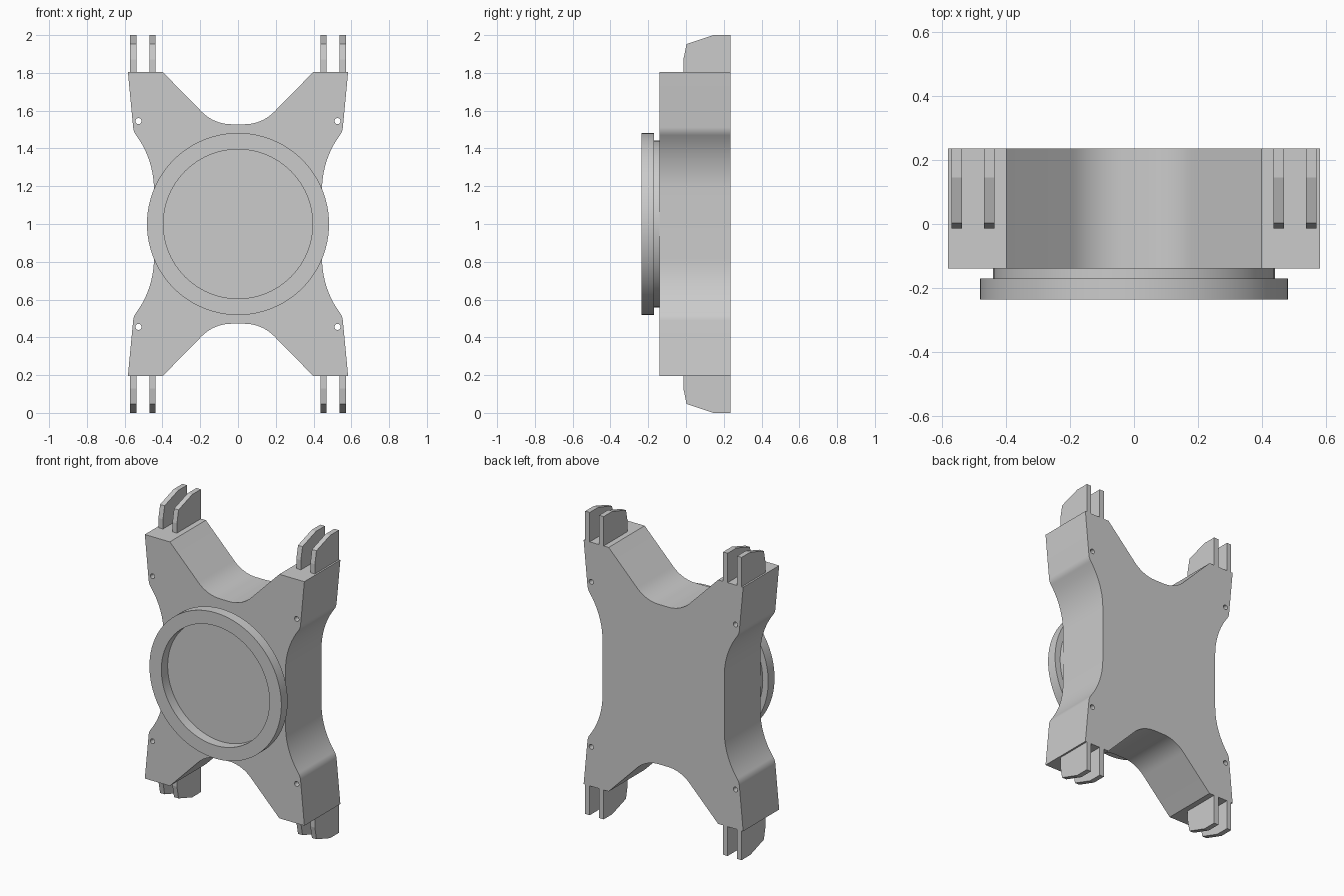
import bpy
import bmesh
import math
from mathutils import Vector

cube = bpy.data.objects.get("Cube")
if cube:
    bpy.data.objects.remove(cube, do_unlink=True)

MID = 1.0                    # height of the centre of symmetry
FRONT, BACK = -0.14, 0.236   # body faces along y
ARM = 0.806                  # arm end, measured from the centre


def make_object(name, bm):
    bmesh.ops.recalc_face_normals(bm, faces=bm.faces)
    mesh = bpy.data.meshes.new(name)
    bm.to_mesh(mesh)
    bm.free()
    obj = bpy.data.objects.new(name, mesh)
    bpy.context.collection.objects.link(obj)
    return obj


def prism(name, points, offset):
    """Extrude a closed planar outline along an offset vector."""
    bm = bmesh.new()
    face = bm.faces.new([bm.verts.new(p) for p in points])
    result = bmesh.ops.extrude_face_region(bm, geom=[face], use_keep_orig=True)
    verts = [g for g in result["geom"] if isinstance(g, bmesh.types.BMVert)]
    bmesh.ops.translate(bm, verts=verts, vec=offset)
    return make_object(name, bm)


def select_only(obj):
    bpy.ops.object.select_all(action="DESELECT")
    obj.select_set(True)
    bpy.context.view_layer.objects.active = obj


def smooth(obj):
    select_only(obj)
    bpy.ops.object.shade_smooth_by_angle(angle=math.radians(25))


def fillet(before, corner, after, radius, steps=10):
    """Points of a round arc replacing a corner."""
    if radius == 0:
        return [corner]
    a, b = (before - corner).normalized(), (after - corner).normalized()
    half = a.angle(b) / 2
    centre = corner + (a + b).normalized() * radius / math.sin(half)
    reach = radius / math.tan(half)
    start, end = corner + a * reach - centre, corner + b * reach - centre
    sweep = start.angle(end)
    return [centre + (start * math.sin(sweep * (1 - i / steps))
                      + end * math.sin(sweep * i / steps)) / math.sin(sweep)
            for i in range(steps + 1)]


# Four-armed body: one quadrant of corners (x, z, fillet radius), mirrored
quadrant = [(0.127, 0.528, 0.22), (0.4, ARM, 0), (0.583, ARM, 0),
            (0.553, 0.489, 0.085), (0.445, 0.34, 0.485)]
corners = []
for sx, sz in ((1, 1), (1, -1), (-1, -1), (-1, 1)):
    part = [(Vector((sx * x, sz * z)), r) for x, z, r in quadrant]
    corners += part if sx * sz > 0 else part[::-1]

outline = []
for i, (corner, radius) in enumerate(corners):
    following = corners[(i + 1) % len(corners)][0]
    outline += fillet(corners[i - 1][0], corner, following, radius)
body = prism("body", [(p.x, FRONT, MID + p.y) for p in outline],
             (0, BACK - FRONT, 0))

# Small through holes in the arms
for sx in (-1, 1):
    for sz in (-1, 1):
        bpy.ops.mesh.primitive_cylinder_add(
            vertices=24, radius=0.016, depth=1,
            location=(sx * 0.527, 0, MID + sz * 0.545),
            rotation=(math.pi / 2, 0, 0))
        cutter = bpy.context.object
        cutter.name = "hole_cutter"
        cutter.hide_render = True
        select_only(body)
        cut = body.modifiers.new("hole", "BOOLEAN")
        cut.operation = "DIFFERENCE"
        cut.solver = "EXACT"
        cut.object = cutter
        bpy.ops.object.modifier_apply(modifier=cut.name)
        bpy.data.objects.remove(cutter, do_unlink=True)
smooth(body)

# Round front flange with a recessed face and a narrower neck
section = [(0, -0.17), (0.395, -0.17), (0.395, -0.236), (0.482, -0.236),
           (0.482, -0.17), (0.442, -0.17), (0.442, -0.13), (0, -0.13)]
bm = bmesh.new()
ring = [bm.verts.new((r, y, MID)) for r, y in section]
edges = [bm.edges.new(pair) for pair in zip(ring, ring[1:])]
bmesh.ops.spin(bm, geom=ring + edges, cent=(0, 0, MID), axis=(0, 1, 0),
               angle=math.tau, steps=96, use_duplicate=False)
bmesh.ops.remove_doubles(bm, verts=bm.verts, dist=0.0001)
smooth(make_object("front_flange", bm))

# Paired mounting tabs on every arm end
tab = [(-0.014, ARM), (-0.014, 0.87), (0.003, 0.953),
       (0.145, 1), (BACK, 1), (BACK, ARM)]
WIDTH = 0.033
for sx, side in ((1, "left"), (-1, "right")):
    for sz, level in ((1, "upper"), (-1, "lower")):
        for x, place in ((0.453, "inner"), (0.555, "outer")):
            prism(f"{level}_{side}_{place}_tab",
                  [(sx * x - WIDTH / 2, y, MID + sz * z) for y, z in tab],
                  (WIDTH, 0, 0))
